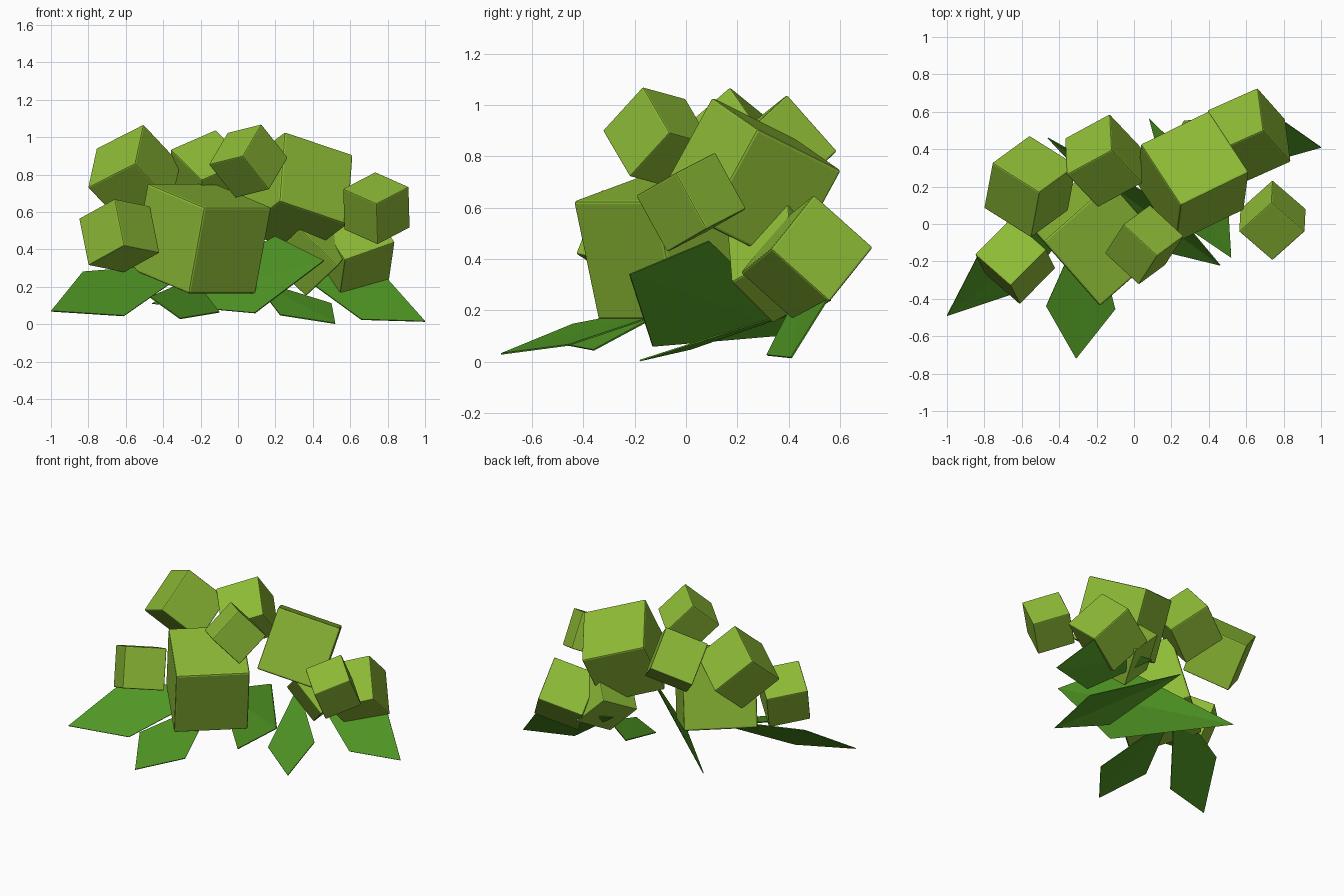
import bpy, bmesh
from mathutils import Vector

if "Cube" in bpy.data.objects:
    bpy.data.objects.remove(bpy.data.objects["Cube"])


def material(name, rgb):
    m = bpy.data.materials.new(name)
    m.diffuse_color = (*rgb, 1)
    m.use_nodes = True
    m.node_tree.nodes["Principled BSDF"].inputs["Base Color"].default_value = m.diffuse_color
    return m


BLOCK = material("yellow green", (0.27, 0.50, 0.037))
LEAF = material("leaf green", (0.078, 0.30, 0.017))


def make_object(name, verts, faces, mat):
    me = bpy.data.meshes.new(name)
    bm = bmesh.new()
    vs = [bm.verts.new(v) for v in verts]
    for f in faces:
        bm.faces.new([vs[i] for i in f])
    bmesh.ops.recalc_face_normals(bm, faces=bm.faces[:])
    bm.to_mesh(me)
    bm.free()
    me.materials.append(mat)
    ob = bpy.data.objects.new(name, me)
    bpy.context.collection.objects.link(ob)
    return ob


# Tilted cube from one corner and two edge directions; the third edge points down
def block(name, corner, edge_a, edge_b, size):
    c = Vector(corner)
    a = Vector(edge_a).normalized()
    b = Vector(edge_b)
    b = (b - a * b.dot(a)).normalized()
    d = a.cross(b)
    if d.z > 0:
        d = -d
    pts = [c + size * (a * i + b * j + d * k)
           for k in (0, 1) for j in (0, 1) for i in (0, 1)]
    quads = [(0, 1, 3, 2), (4, 6, 7, 5), (0, 4, 5, 1),
             (2, 3, 7, 6), (0, 2, 6, 4), (1, 5, 7, 3)]
    ob = make_object(name, pts, quads, BLOCK)
    bev = ob.modifiers.new("soft edges", 'BEVEL')
    bev.width = 0.025 * size
    bev.segments = 2


# Kite-shaped leaf folded along its tip-to-base line
def leaf(name, tip, side_a, side_b, base):
    ob = make_object(name, [tip, side_a, base, side_b],
                     [(0, 1, 2), (0, 2, 3)], LEAF)
    sol = ob.modifiers.new("thickness", 'SOLIDIFY')
    sol.thickness = 0.006
    sol.offset = 0


# Fruit blocks
block("front_large_block", (-.18, -.44, .625), (.36, .317, 0), (-.30, .36, .13), .48)
block("right_large_block", (.25, .10, 1.03), (.37, .18, -.125), (-.21, .33, -.165), .425)
block("upper_left_block", (-.505, .17, 1.07), (-.255, .16, -.13), (.19, .15, -.215), .325)
block("upper_front_block", (.025, -.325, .90), (.10, .155, .17), (-.185, .165, -.05), .252)
block("upper_back_block", (-.12, .395, 1.04), (-.01, .195, -.22), (-.24, -.125, -.11), .293)
block("left_block", (-.61, -.43, .42), (-.05, .10, .25), (-.19, .166, -.11), .275)
block("right_small_block", (.74, -.195, .645), (-.18, .155, .08), (.175, .155, .09), .25)
block("lower_right_block", (.69, .50, .65), (-.03, .23, -.205), (.15, -.165, -.216), .308)
block("lower_inner_block", (.33, .16, .51), (-.17, .16, -.16), (.10, .23, .12), .285)

# Leaves around the bottom
leaf("left_leaf", (-1, -.49, .07), (-.83, -.16, .28), (-.61, -.36, .045), (-.20, .17, .33))
leaf("front_leaf", (-.31, -.72, .03), (-.47, -.44, .145), (-.10, -.455, .065), (-.24, .08, .245))
leaf("centre_leaf", (.46, -.22, .34), (.20, .09, .47), (.09, -.13, .06), (-.46, .46, .11))
leaf("right_front_leaf", (.52, -.18, .004), (.50, .15, .11), (.225, .02, .05), (.08, .565, .24))
leaf("right_leaf", (1, .41, .015), (.80, .55, .24), (.66, .315, .025), (.24, .47, .33))
